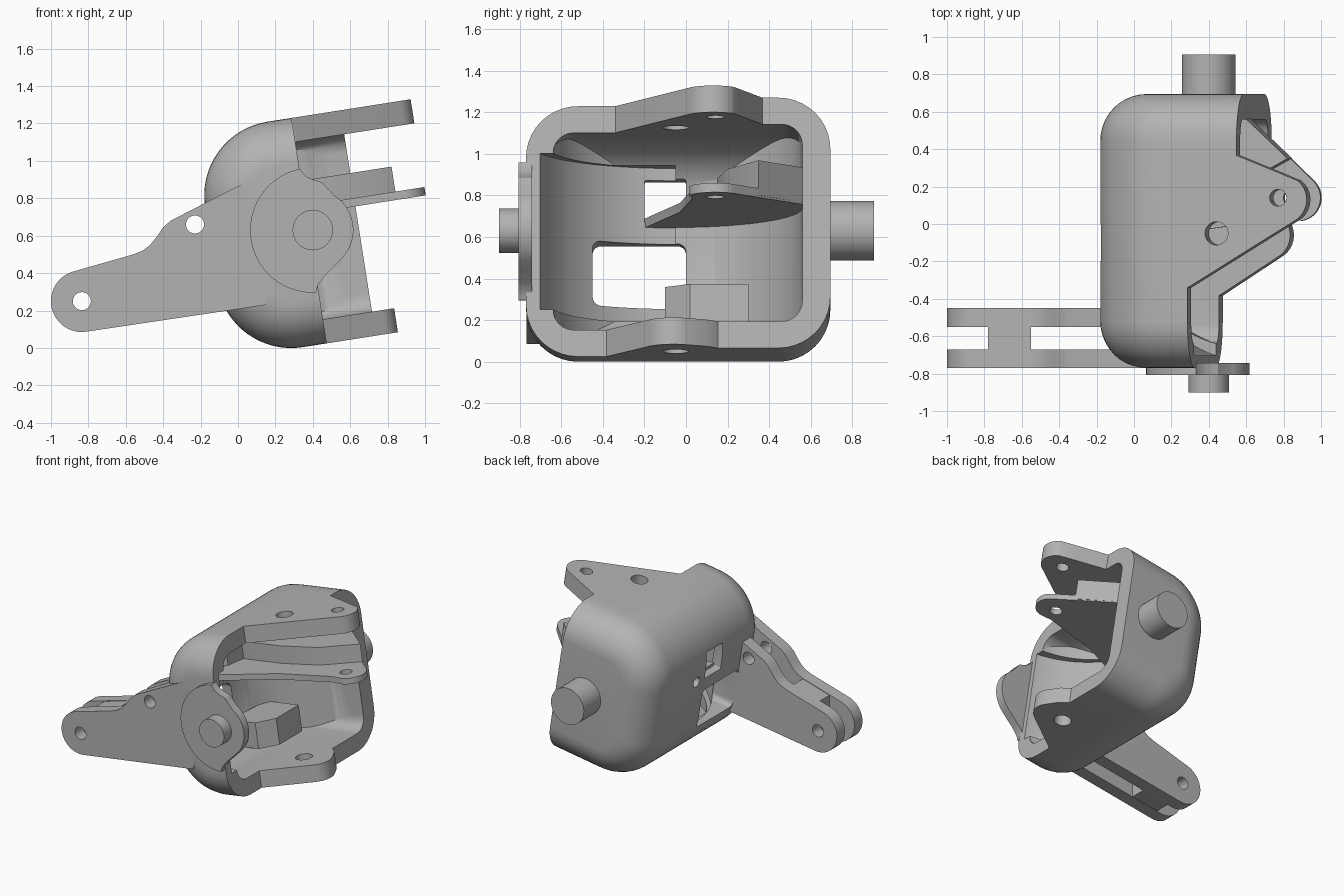
import bpy, bmesh, math
from mathutils import Matrix

cube = bpy.data.objects.get("Cube")
if cube:
    bpy.data.objects.remove(cube, do_unlink=True)

# One plain grey for the whole casting
grey = bpy.data.materials.new("plain grey")
grey.use_nodes = True
colour = (0.45, 0.45, 0.45, 1)
grey.diffuse_color = colour
grey.node_tree.nodes["Principled BSDF"].inputs["Base Color"].default_value = colour

TILT = math.radians(8.9)
PIN_X, PIN_Z = 0.4, 0.63
C, S = math.cos(TILT), math.sin(TILT)


def loc(x, z):
    """Upright x, z to the tilted frame centred on the pivot."""
    x, z = x - PIN_X, z - PIN_Z
    return x * C + z * S, z * C - x * S


def make(name, bm):
    bmesh.ops.recalc_face_normals(bm, faces=bm.faces)
    mesh = bpy.data.meshes.new(name)
    bm.to_mesh(mesh)
    bm.free()
    obj = bpy.data.objects.new(name, mesh)
    bpy.context.collection.objects.link(obj)
    mesh.materials.append(grey)
    return obj


def prism(name, pts, lo, hi, axis):
    place = {"x": lambda a, b, t: (t, a, b), "y": lambda a, b, t: (a, t, b),
             "z": lambda a, b, t: (a, b, t)}[axis]
    bm = bmesh.new()
    low = [bm.verts.new(place(a, b, lo)) for a, b in pts]
    high = [bm.verts.new(place(a, b, hi)) for a, b in pts]
    bm.faces.new(low)
    bm.faces.new(high)
    for i in range(len(pts)):
        j = (i + 1) % len(pts)
        bm.faces.new((low[i], low[j], high[j], high[i]))
    return make(name, bm)


def arc(cx, cy, r, start, end, n=16):
    return [(cx + r * math.cos(math.radians(start + (end - start) * i / n)),
             cy + r * math.sin(math.radians(start + (end - start) * i / n)))
            for i in range(n + 1)]


def cyl(name, cx, cy, r, lo, hi, axis):
    return prism(name, arc(cx, cy, r, 0, 360, 40)[:-1], lo, hi, axis)


def rect(a0, a1, b0, b1, r=0.04):
    return (arc(a1 - r, b1 - r, r, 0, 90, 5) + arc(a0 + r, b1 - r, r, 90, 180, 5)
            + arc(a0 + r, b0 + r, r, 180, 270, 5) + arc(a1 - r, b0 + r, r, 270, 360, 5))


def combine(target, other, op="DIFFERENCE", keep=False):
    mod = target.modifiers.new(op, "BOOLEAN")
    mod.operation, mod.object, mod.solver = op, other, "EXACT"
    bpy.context.view_layer.objects.active = target
    bpy.ops.object.modifier_apply(modifier=mod.name)
    if not keep:
        bpy.data.objects.remove(other, do_unlink=True)


def bucket(name, back, half, radius, y0, y1, fillet):
    """Rounded profile lofted along y with filleted ends."""
    bm, rings, n = bmesh.new(), [], 10
    steps = [(fillet * (1 - math.sin(k * math.pi / 2 / n)),
              y0 + fillet * (1 - math.cos(k * math.pi / 2 / n))) for k in range(n + 1)]
    steps += [(d, y1 + y0 - y) for d, y in reversed(steps)]
    for d, y in steps:
        cx, cz, r = back + radius, half - radius, radius - d
        pts = [(1.2, half - d)] + arc(cx, cz, r, 90, 180) + arc(cx, -cz, r, 180, 270)
        pts += [(1.2, d - half)]
        rings.append([bm.verts.new((a, y, b)) for a, b in pts])
    bm.faces.new(rings[0])
    bm.faces.new(rings[-1])
    for p, q in zip(rings, rings[1:]):
        for i in range(len(p)):
            j = (i + 1) % len(p)
            bm.faces.new((p[i], p[j], q[j], q[i]))
    return make(name, bm)


# Housing shell with a rounded bore and a deeper pocket behind the pivot plate
housing = bucket("housing", -0.55, 0.61, 0.4, -0.77, 0.695, 0.25)
cavity = bucket("cavity_cutter", -0.475, 0.48, 0.3, -0.64, 0.56, 0.1)
bore = [(1.5, 0.56)] + arc(0.137, -0.05, 0.61, 90, 270, 40) + [(1.5, -0.66)]
combine(cavity, prism("bore_limit", bore, -1, 1, "z"), "INTERSECT")
pocket_pts = arc(0.2, -0.05, 0.69, 180, 270, 24) + [(1.4, -0.74), (1.4, -0.05)]
pocket = prism("pocket_cutter", pocket_pts, -0.38, 0.38, "z")
combine(housing, cavity, keep=True)
combine(housing, pocket, keep=True)
mouth = [(-0.02, -1.2), (-0.02, -0.1), (0.245, -0.1), (0.245, 1.2), (1.6, 1.2), (1.6, -1.2)]
combine(housing, prism("mouth_cutter", mouth, -1, 1, "z"))

# Windows and sight hole in the rear wall
combine(housing, prism("window_cutter", rect(-0.45, 0, -0.305, 0.01), -0.8, -0.3, "x"))
combine(housing, prism("window_cutter", rect(-0.2, 0, 0.11, 0.32, 0.01), -0.8, -0.3, "x"))
combine(housing, cyl("sight_cutter", 0.1, 0.12, 0.04, -0.7, -0.48, "x"))

# Upper and lower lugs
upper = [(-0.1, -0.34), (-0.018, -0.34)] + arc(0.495, 0.13, 0.13, -58, 52)
upper += [(0.46, 0.28), (0.238, 0.37), (-0.1, 0.37)]
combine(housing, prism("upper_lug", upper, 0.48, 0.61, "z"), "UNION")
lower = [(-0.1, -0.39), (-0.03, -0.39)] + arc(0.23, -0.06, 0.135, -60, 30)
lower += [(0.3, 0.1), (0.24, 0.16), (-0.1, 0.16)]
combine(housing, prism("lower_lug", lower, -0.61, -0.48, "z"), "UNION")
combine(housing, cyl("bolt_cutter", 0.137, -0.05, 0.062, -1, -0.3, "z"))
combine(housing, cyl("bolt_cutter", 0.137, -0.05, 0.062, 0.3, 1, "z"))
combine(housing, cyl("lug_cutter", 0.47, 0.14, 0.045, 0.3, 1, "z"))

# Inner shelf with thin tip, and the thick block above it
shelf = [(-0.49, -0.2), (-0.2, -0.1), (0, -0.03), (0.42, 0.03)]
shelf += arc(0.5, 0.14, 0.125, -80, 45) + [(0.235, 0.57), (-0.4, 0.57), (-0.49, 0.4)]
inner_shelf = prism("inner_shelf", shelf, 0.09, 0.135, "z")
combine(inner_shelf, cyl("shelf_cutter", 0.47, 0.14, 0.045, 0, 0.2, "z"))
block = [(0.235, 0.57), (0.468, 0.35), (0.2, 0.2), (-0.1, 0.15), (-0.48, 0.15),
         (-0.49, 0.4), (-0.4, 0.57)]
parts = [housing, inner_shelf, prism("shelf_block", block, 0.1, 0.27, "z"),
         prism("floor_block", [(-0.45, -0.1), (-0.22, -0.1), (-0.12, 0.02), (-0.12, 0.3),
                               (-0.4, 0.3)], -0.44, -0.24, "z")]
combine(parts[-1], bucket("block_limit", -0.54, 0.6, 0.39, -0.76, 0.68, 0.24), "INTERSECT")

# Pivot plate and pins
plate = [loc(*p) for p in arc(PIN_X, PIN_Z, 0.335, 102, 273, 40)]
plate += [loc(*p) for p in [(0.425, 0.33), (0.46, 0.38), (0.52, 0.44)]]
plate += [loc(*p) for p in arc(PIN_X, PIN_Z, 0.217, -42, 58, 24)]
plate += [loc(*p) for p in [(0.45, 0.885), (0.4, 0.9), (0.36, 0.92)]]
parts += [prism("pivot_plate", plate, -0.807, -0.742, "y"),
          cyl("front_pin", 0, 0, 0.108, -0.9, -0.76, "y"),
          cyl("back_pin", 0, 0, 0.143, 0.64, 0.905, "y")]

# Forked lever arm: two plates joined by a web
outline = arc(-0.835, 0.25, 0.165, 102, 278, 24) + [(0.15, 0.23), (0.15, 0.93), (-0.02, 0.855)]
outline += [(-0.36, 0.68), (-0.4, 0.645), (-0.43, 0.6), (-0.47, 0.55), (-0.51, 0.52), (-0.56, 0.5)]
outline = [loc(*p) for p in outline]
web = [loc(*p) for p in [(-0.78, 0.095), (-0.55, 0.128), (-0.55, 0.5), (-0.78, 0.432)]]
arms = [prism("arm_front_plate", outline, -0.769, -0.67, "y"),
        prism("arm_rear_plate", outline, -0.55, -0.45, "y")]
for arm in arms:
    for x, z in ((-0.835, 0.25), (-0.23, 0.66)):
        combine(arm, cyl("arm_cutter", *loc(x, z), 0.048, -1, 0, "y"))
    combine(arm, cavity, keep=True)
    combine(arm, pocket, keep=True)
parts += arms + [prism("arm_web", web, -0.68, -0.54, "y")]
for helper in (cavity, pocket):
    bpy.data.objects.remove(helper, do_unlink=True)

# Tilt everything into its standing pose and smooth the curved faces
pose = Matrix.Translation((PIN_X, 0, PIN_Z)) @ Matrix.Rotation(-TILT, 4, "Y")
bpy.ops.object.select_all(action="DESELECT")
for part in parts:
    part.data.transform(pose)
    part.select_set(True)
bpy.context.view_layer.objects.active = housing
bpy.ops.object.shade_smooth_by_angle(angle=math.radians(30))
